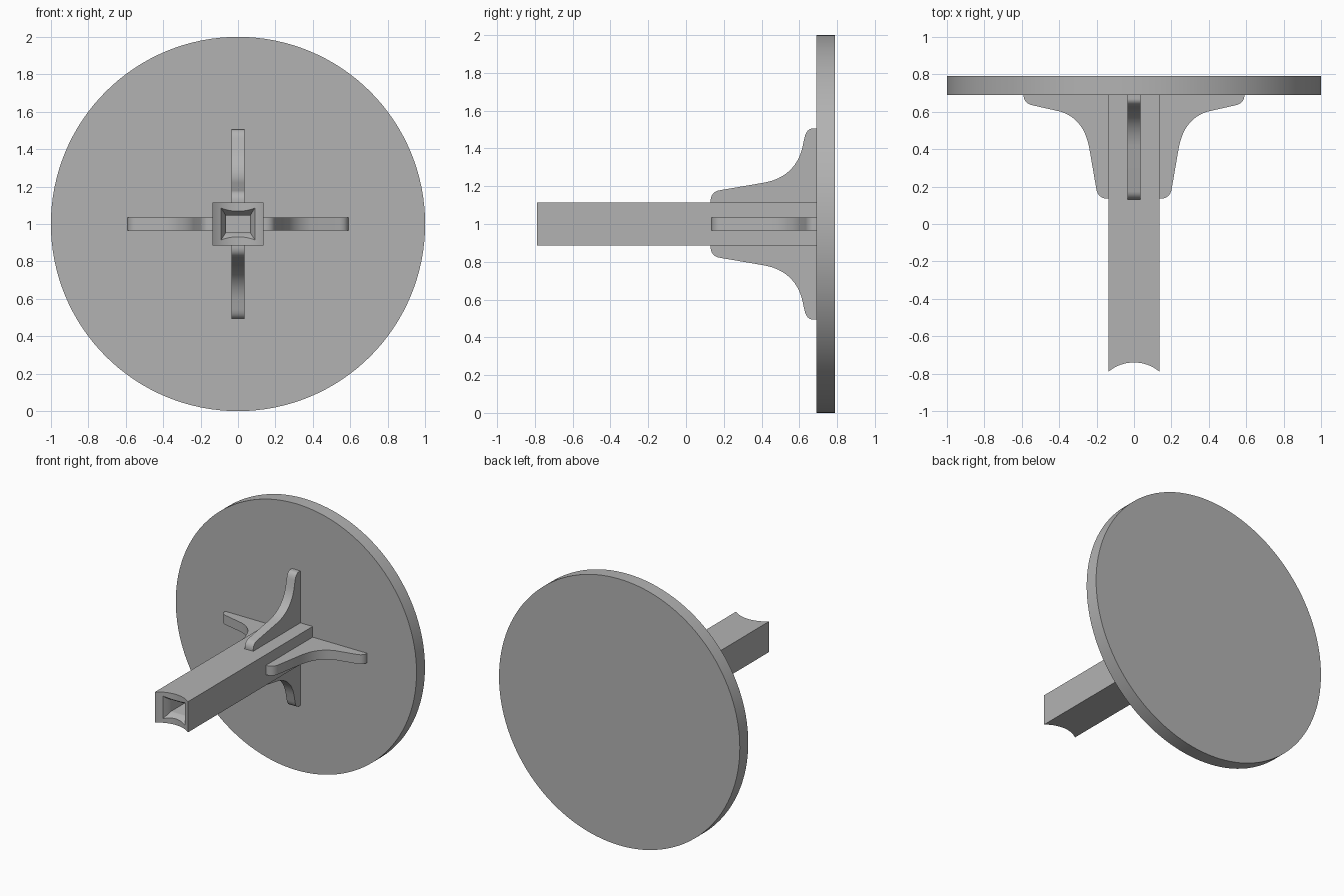
import bpy, bmesh, math
from mathutils import Matrix, Vector

cube = bpy.data.objects.get("Cube")
if cube:
    bpy.data.objects.remove(cube, do_unlink=True)

AXIS_Z = 1.0      # height of the central axis
PLATE_Y = 0.69    # front face of the disc

grey = bpy.data.materials.new("plain grey")
grey.use_nodes = True
COLOUR = (0.45, 0.45, 0.45, 1)
grey.diffuse_color = COLOUR
grey.node_tree.nodes["Principled BSDF"].inputs["Base Color"].default_value = COLOUR


def finish(name, bm):
    """Turn a bmesh into a named grey object."""
    bmesh.ops.recalc_face_normals(bm, faces=bm.faces)
    mesh = bpy.data.meshes.new(name)
    bm.to_mesh(mesh)
    bm.free()
    obj = bpy.data.objects.new(name, mesh)
    bpy.context.collection.objects.link(obj)
    mesh.materials.append(grey)
    return obj


def smooth(obj):
    bpy.ops.object.select_all(action='DESELECT')
    obj.select_set(True)
    bpy.context.view_layer.objects.active = obj
    bpy.ops.object.shade_smooth_by_angle(angle=math.radians(30))


def cylinder(name, radius, depth, matrix, segments=128):
    bm = bmesh.new()
    bmesh.ops.create_cone(bm, cap_ends=True, segments=segments, radius1=radius,
                          radius2=radius, depth=depth, matrix=matrix)
    return finish(name, bm)


def loft(name, sections):
    """Rectangular sections (y, half width, half height) skinned along y."""
    bm = bmesh.new()
    rings = [[bm.verts.new((sx * w, y, AXIS_Z + sz * h))
              for sx, sz in ((-1, -1), (1, -1), (1, 1), (-1, 1))]
             for y, w, h in sections]
    for a, b in zip(rings, rings[1:]):
        for i in range(4):
            j = (i + 1) % 4
            bm.faces.new((a[i], a[j], b[j], b[i]))
    bm.faces.new(rings[0])
    bm.faces.new(rings[-1])
    return finish(name, bm)


def cut(target, cutter):
    cutter.hide_render = True
    mod = target.modifiers.new("cut", 'BOOLEAN')
    mod.operation = 'DIFFERENCE'
    mod.solver = 'EXACT'
    mod.object = cutter
    bpy.context.view_layer.objects.active = target
    bpy.ops.object.modifier_apply(modifier=mod.name)
    bpy.data.objects.remove(cutter, do_unlink=True)


def bezier(a, c1, c2, b, steps):
    a, c1, c2, b = map(Vector, (a, c1, c2, b))
    for i in range(steps + 1):
        t = i / steps
        u = 1 - t
        yield a * u**3 + c1 * 3 * u * u * t + c2 * 3 * u * t * t + b * t**3


def rib(name, curves, angle, thickness=0.07):
    """Bracket outline in (y, radius), extruded and turned about the axis."""
    outline = [p for c in curves for p in bezier(*c, 12)]
    inner = 0.1
    outline = [Vector((outline[0].x, inner))] + outline + [Vector((PLATE_Y + 0.01, outline[-1].y)),
                                                         Vector((PLATE_Y + 0.01, inner))]
    bm = bmesh.new()
    face = bm.faces.new([bm.verts.new((-thickness / 2, p.x, p.y)) for p in outline])
    out = bmesh.ops.extrude_face_region(bm, geom=[face])
    moved = [v for v in out["geom"] if isinstance(v, bmesh.types.BMVert)]
    bmesh.ops.translate(bm, verts=moved, vec=(thickness, 0, 0))
    bmesh.ops.remove_doubles(bm, verts=bm.verts, dist=1e-5)
    bm.transform(Matrix.Translation((0, 0, AXIS_Z)) @ Matrix.Rotation(angle, 4, 'Y'))
    smooth(finish(name, bm))


# Round plate
turn = Matrix.Translation((0, PLATE_Y + 0.05, AXIS_Z)) @ Matrix.Rotation(math.pi / 2, 4, 'X')
smooth(cylinder("round_plate", 1.0, 0.1, turn))

# Bar with a hollowed front end and a socket with a rounded lip
bar = loft("bar", [(-0.79, 0.137, 0.115), (PLATE_Y, 0.137, 0.115)])
cut(bar, cylinder("end_cutter", 0.213, 1.0, Matrix.Translation((0, -0.953, AXIS_Z))))
lip = [(-0.9, 0.09, 0.085)]
for i in range(9):
    a = math.pi / 2 * i / 8
    lip.append((-0.76 + 0.06 * math.sin(a),
                0.065 + 0.025 * (1 - math.sin(a)) ** 1.3,
                0.045 + 0.04 * (1 - math.sin(a)) ** 1.3))
lip.append((PLATE_Y - 0.02, 0.065, 0.045))
cut(bar, loft("socket_cutter", lip))
smooth(bar)

# Bracket outlines: rounded nose, straight flank, sweep, rounded toe
side_curve = [
    ((0.135, 0.14), (0.135, 0.17), (0.15, 0.192), (0.18, 0.2)),
    ((0.4, 0.238), (0.5, 0.255), (0.57, 0.3), (0.6, 0.39)),
    ((0.635, 0.545), (0.643, 0.575), (0.66, 0.59), (PLATE_Y, 0.59)),
]
upright_curve = [
    ((0.13, 0.12), (0.13, 0.15), (0.145, 0.172), (0.175, 0.178)),
    ((0.42, 0.22), (0.52, 0.24), (0.59, 0.3), (0.615, 0.4)),
    ((0.627, 0.455), (0.635, 0.49), (0.65, 0.505), (0.67, 0.505)),
]
rib("upper_rib", upright_curve, 0)
rib("lower_rib", upright_curve, math.pi)
rib("left_rib", side_curve, math.pi / 2)
rib("right_rib", side_curve, -math.pi / 2)
